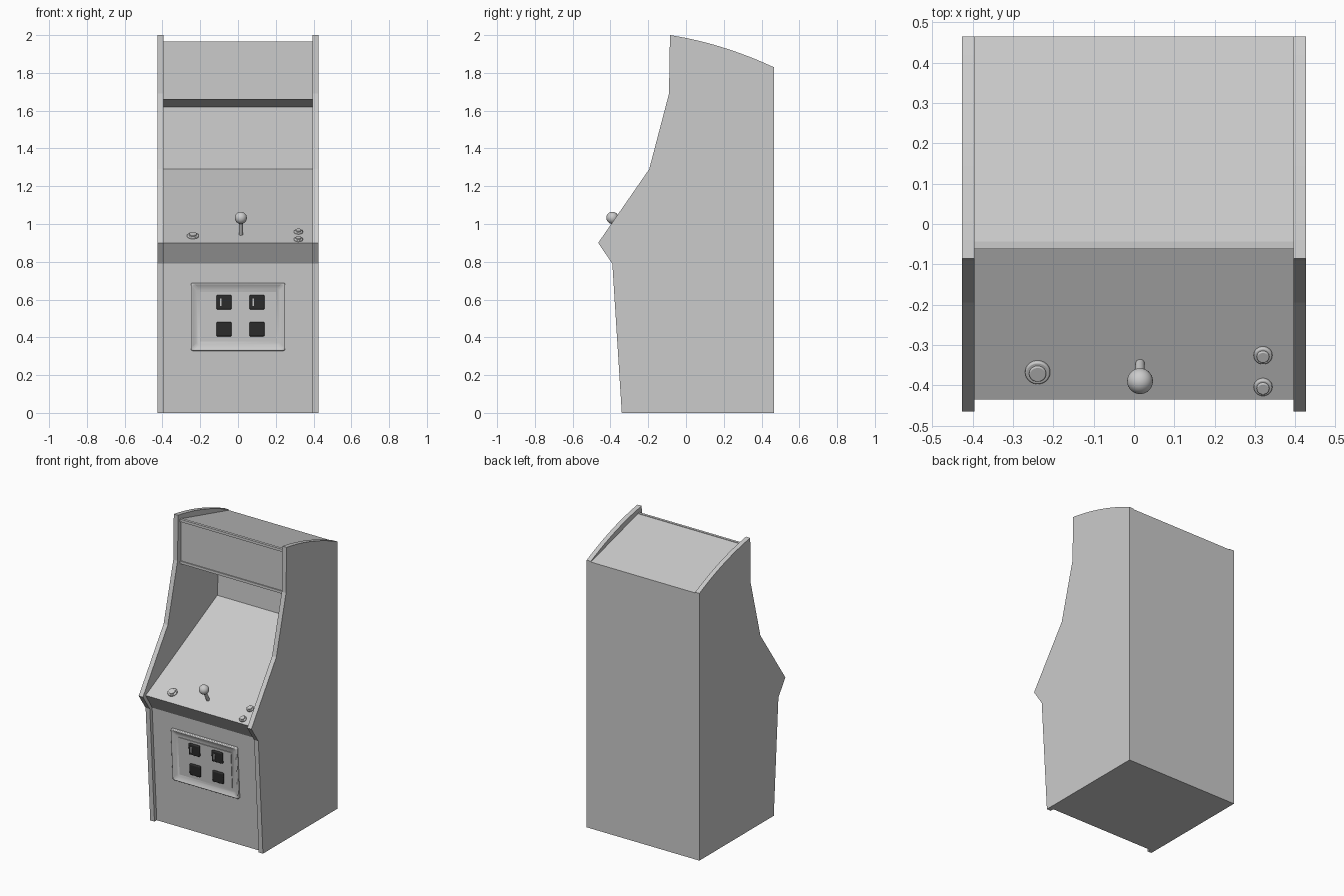
import bpy, bmesh, math
from mathutils import Matrix, Vector

if "Cube" in bpy.data.objects:
    bpy.data.objects.remove(bpy.data.objects["Cube"])

black = bpy.data.materials.new("black_plastic")
black.diffuse_color = (0.025, 0.025, 0.025, 1)
black.use_nodes = True
black.node_tree.nodes["Principled BSDF"].inputs["Base Color"].default_value = black.diffuse_color


def finish(name, bm, matrix=None, bevel=0, segments=3, mat=None, smooth=False):
    bmesh.ops.recalc_face_normals(bm, faces=bm.faces)
    me = bpy.data.meshes.new(name)
    bm.to_mesh(me)
    bm.free()
    ob = bpy.data.objects.new(name, me)
    bpy.context.collection.objects.link(ob)
    if matrix:
        ob.matrix_world = matrix
    if mat:
        me.materials.append(mat)
    if bevel:
        mod = ob.modifiers.new("bevel", "BEVEL")
        mod.width, mod.segments = bevel, segments
    if smooth:
        bpy.context.view_layer.objects.active = ob
        ob.select_set(True)
        bpy.ops.object.shade_smooth_by_angle(angle=math.radians(35))
        ob.select_set(False)
    return ob


def extrude_profile(name, points, x0, x1):
    """Closed (y, z) outline extruded along x."""
    bm = bmesh.new()
    face = bm.faces.new([bm.verts.new((x0, y, z)) for y, z in points])
    geom = bmesh.ops.extrude_face_region(bm, geom=[face])["geom"]
    moved = [v for v in geom if isinstance(v, bmesh.types.BMVert)]
    bmesh.ops.translate(bm, verts=moved, vec=(x1 - x0, 0, 0))
    return finish(name, bm)


def plane_matrix(p0, p1):
    """Frame on a sloping panel: x right, y up the slope, z outward."""
    up = Vector((0, p1[0] - p0[0], p1[1] - p0[1])).normalized()
    out = Vector((1, 0, 0)).cross(up)
    m = Matrix((Vector((1, 0, 0)), up, out)).transposed().to_4x4()
    m.translation = (0, *p0)
    return m


def box(name, matrix, centre, size, **kw):
    bm = bmesh.new()
    bmesh.ops.create_cube(bm, size=1, matrix=Matrix.Translation(centre) @ Matrix.Diagonal((*size, 1)))
    return finish(name, bm, matrix, **kw)


def disc(name, matrix, x, y, z0, z1, r, bevel=0):
    bm = bmesh.new()
    bmesh.ops.create_cone(bm, cap_ends=True, segments=32, radius1=r, radius2=r, depth=z1 - z0,
                          matrix=Matrix.Translation((x, y, (z0 + z1) / 2)))
    ob = finish(name, bm, matrix, smooth=True)
    if bevel:
        mod = ob.modifiers.new("bevel", "BEVEL")
        mod.width, mod.segments, mod.limit_method = bevel, 3, "ANGLE"
    return ob


# side panels with curved top edge
side = [(0.465, 0), (-0.34, 0), (-0.39, 0.79), (-0.465, 0.90), (-0.195, 1.29), (-0.09, 1.69)]
for i in range(13):
    t = i / 12
    side.append((-0.085 + 0.55 * t, 2.0 - 0.085 * t - 0.085 * t * t))
extrude_profile("left_side_panel", side, -0.427, -0.395)
extrude_profile("right_side_panel", side, 0.395, 0.427)

# cabinet body between the sides
door0, door1 = (-0.315, 0), (-0.365, 0.79)
deck0, deck1 = (-0.435, 0.90), (0.34, 1.29)
body = [(0.465, 0), door0, door1, deck0, deck1, (0.36, 1.62), (-0.055, 1.66),
        (-0.055, 1.965), (0.465, 1.825)]
extrude_profile("cabinet_body", body, -0.396, 0.396)

# marquee rails
for name, z in (("marquee_lower_rail", 1.669), ("marquee_upper_rail", 1.956)):
    box(name, None, (0, -0.053, z), (0.79, 0.018, 0.018))

# coin door surround, a raised rounded ring
front = plane_matrix(door0, door1)
bm = bmesh.new()
bmesh.ops.create_cube(bm, size=1, matrix=Matrix.Translation((0, 0.51, 0.005)) @ Matrix.Diagonal((0.5, 0.36, 0.03, 1)))
top = max(bm.faces, key=lambda f: f.calc_center_median().z)
bmesh.ops.inset_region(bm, faces=[top], thickness=0.043)
bmesh.ops.translate(bm, verts=top.verts, vec=(0, 0, -0.016))
finish("coin_door_frame", bm, front, bevel=0.009, smooth=True)
box("coin_door", front, (0, 0.51, 0.004), (0.40, 0.262, 0.008))

# coin slots and return buttons
for x in (-0.074, 0.1):
    for y, kind in ((0.445, "coin_return"), (0.588, "coin_slot")):
        box(kind, front, (x, y, 0.013), (0.08, 0.076, 0.018), bevel=0.006, mat=black, smooth=True)
    box("coin_slit", front, (x - 0.018, 0.588, 0.0225), (0.008, 0.04, 0.003))

# joystick
deck = plane_matrix(deck0, deck1)
disc("joystick_shaft", deck, 0.015, 0.1, -0.005, 0.1, 0.011)
bm = bmesh.new()
bmesh.ops.create_uvsphere(bm, u_segments=32, v_segments=16, radius=0.032,
                          matrix=Matrix.Translation((0.015, 0.1, 0.098)))
finish("joystick_ball", bm, deck, smooth=True)

# push buttons
for name, x, y, r in (("action_button", -0.239, 0.077, 0.031),
                      ("start_button_lower", 0.32, 0.036, 0.023),
                      ("start_button_upper", 0.32, 0.124, 0.023)):
    disc(name + "_rim", deck, x, y, -0.004, 0.010, r, 0.004)
    disc(name, deck, x, y, 0, 0.016, r * 0.68, 0.003)
